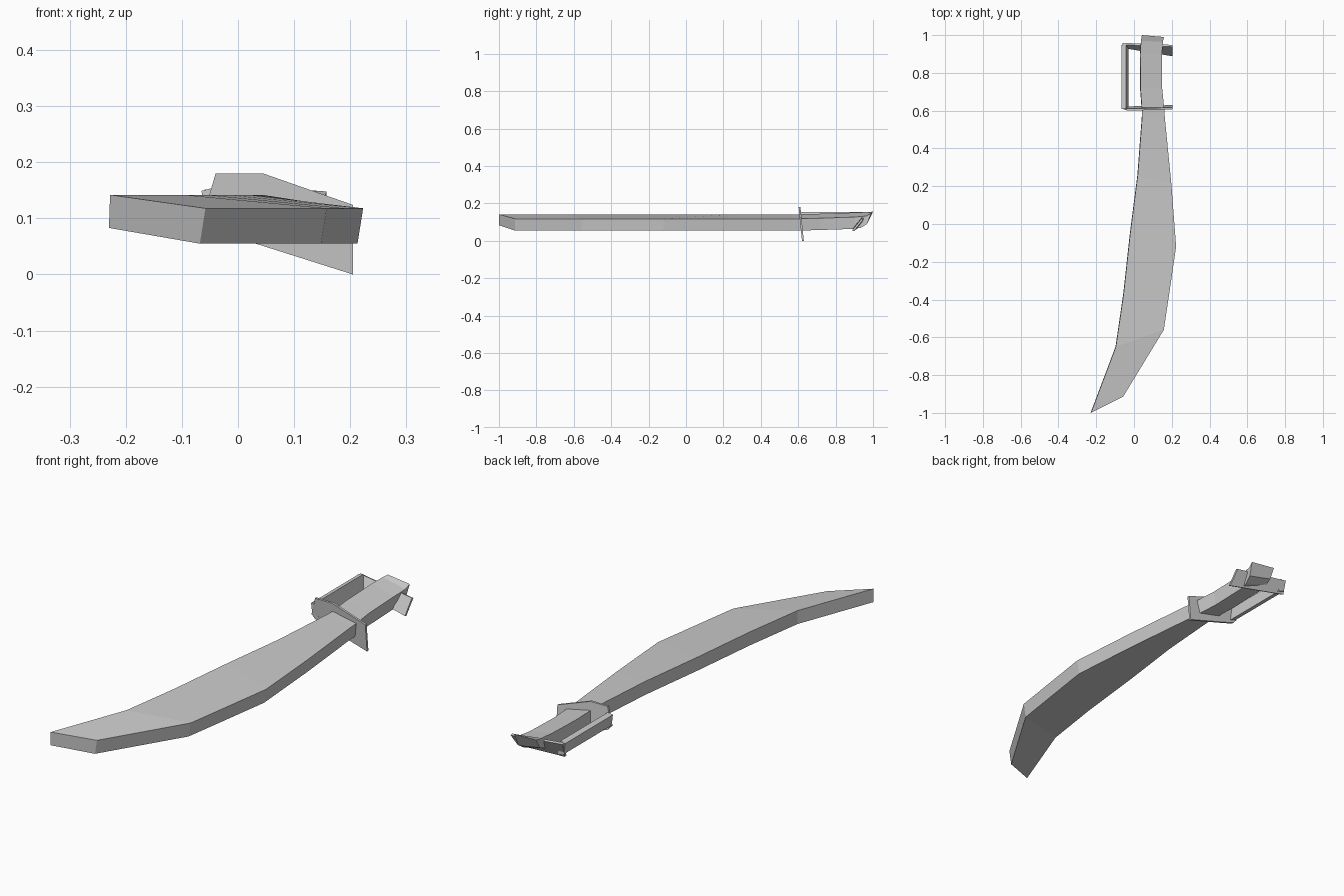
import bpy, bmesh


def loft(name, rings):
    """Skin a list of equal-length vertex rings and cap both ends."""
    bm = bmesh.new()
    rows = [[bm.verts.new(p) for p in ring] for ring in rings]
    n = len(rows[0])
    for a, b in zip(rows, rows[1:]):
        for i in range(n):
            j = (i + 1) % n
            bm.faces.new((a[i], a[j], b[j], b[i]))
    bm.faces.new(rows[0])
    bm.faces.new(rows[-1])
    bmesh.ops.recalc_face_normals(bm, faces=bm.faces)
    mesh = bpy.data.meshes.new(name)
    bm.to_mesh(mesh)
    bm.free()
    ob = bpy.data.objects.new(name, mesh)
    bpy.context.collection.objects.link(ob)
    return ob


def section(left, right, rise=0.0):
    """Tilted slab section: left edge sits higher than the right edge."""
    (lx, ly), (rx, ry) = left, right
    return [(lx, ly, 0.142 + rise), (rx, ry, 0.118 + rise),
            (rx - 0.01, ry, 0.055 + rise), (lx - 0.002, ly, 0.083 + rise)]


# Curved blade, from hilt to tip
blade = [((0.044, 0.615), (0.160, 0.615)), ((0.043, 0.565), (0.163, 0.565)),
         ((0.020, 0.26), (0.198, 0.21)), ((-0.020, -0.05), (0.223, -0.12)),
         ((-0.055, -0.37), (0.190, -0.345)), ((-0.096, -0.65), (0.158, -0.56)),
         ((-0.228, -1.0), (-0.058, -0.915))]
loft("blade", [section(l, r) for l, r in blade])

# Waisted grip with an undercut pommel end
grip = [section((lx, y), (rx, y), rise) for lx, rx, y, rise in
        [(0.042, 0.160, 0.61, 0.0), (0.034, 0.149, 0.72, 0.003),
         (0.033, 0.148, 0.90, 0.009)]]
grip.append([(0.037, 0.97, 0.154), (0.153, 0.965, 0.133),
             (0.145, 0.935, 0.070), (0.036, 0.94, 0.097)])
grip.append([(0.042, 1.0, 0.156), (0.158, 0.99, 0.148),
             (0.152, 0.968, 0.090), (0.042, 0.975, 0.112)])
loft("grip", grip)

# Thin bent crossguard, leaning slightly with height
guard = [(-0.063, 0.10), (-0.04, 0.18), (0.045, 0.18), (0.205, 0.124),
         (0.205, 0.0), (0.0, 0.065), (-0.045, 0.08)]
loft("crossguard", [[(x, 0.620 - 0.1 * z + t, z) for x, z in guard]
                    for t in (0.0, 0.01)])

# Knuckle bow running beside the grip
bow = [(-0.065, 0.149), (-0.042, 0.155), (-0.028, 0.088), (-0.059, 0.10)]
loft("knuckle_bow", [[(x, y, z) for x, z in bow] for y in (0.61, 0.948)])

# Tilted strap from the bow through the pommel to a short flap
strap = [(-0.06, 0.932, 0.949, 0.09, 0.152), (0.205, 0.888, 0.938, 0.056, 0.118)]
loft("pommel_strap", [[(x, y0, z0), (x, y0 + 0.01, z0 - 0.004),
                       (x, y1 + 0.01, z1 - 0.004), (x, y1, z1)]
                      for x, y0, y1, z0, z1 in strap])
